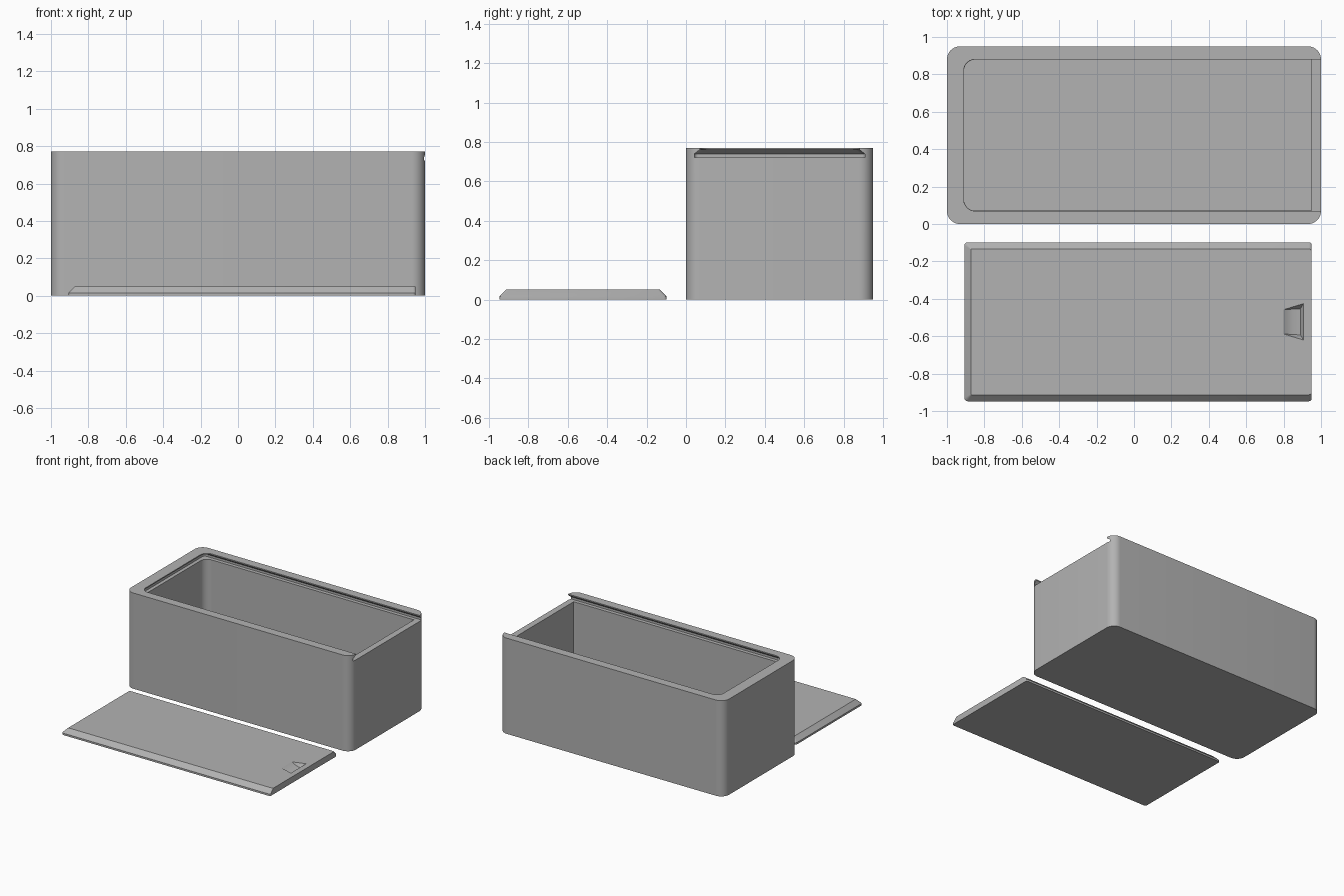
import bpy
import bmesh
import math

cube = bpy.data.objects.get("Cube")
if cube:
    bpy.data.objects.remove(cube, do_unlink=True)

# One plain grey plastic
grey = bpy.data.materials.new("grey plastic")
grey.use_nodes = True
colour = (0.45, 0.45, 0.45, 1)
grey.diffuse_color = colour
grey.node_tree.nodes["Principled BSDF"].inputs["Base Color"].default_value = colour


def outline(x0, x1, y0, y1, r_left, r_right, steps=10):
    """Rectangle with separate corner radii at its low-x and high-x ends."""
    corners = [(x1, y1, r_right, 0), (x0, y1, r_left, 1),
               (x0, y0, r_left, 2), (x1, y0, r_right, 3)]
    points = []
    for x, y, r, quarter in corners:
        sx = -1 if x == x1 else 1
        sy = -1 if y == y1 else 1
        for i in range(steps + 1 if r else 1):
            a = (quarter + i / steps) * math.pi / 2
            points.append((x + sx * r + r * math.cos(a), y + sy * r + r * math.sin(a)))
    return points


def finish(bm, name):
    bmesh.ops.recalc_face_normals(bm, faces=bm.faces)
    mesh = bpy.data.meshes.new(name)
    bm.to_mesh(mesh)
    bm.free()
    mesh.materials.append(grey)
    obj = bpy.data.objects.new(name, mesh)
    bpy.context.collection.objects.link(obj)
    return obj


def loft(name, layers):
    """Skin a stack of (z, outline) layers and cap both ends."""
    bm = bmesh.new()
    rings = [[bm.verts.new((x, y, z)) for x, y in pts] for z, pts in layers]
    n = len(rings[0])
    for low, high in zip(rings, rings[1:]):
        for i in range(n):
            j = (i + 1) % n
            bm.faces.new((low[i], low[j], high[j], high[i]))
    bm.faces.new(rings[0][::-1])
    bm.faces.new(rings[-1])
    return finish(bm, name)


def cut(target, cutter):
    """Subtract the cutter, then drop it."""
    mod = target.modifiers.new("cut", 'BOOLEAN')
    mod.operation = 'DIFFERENCE'
    mod.solver = 'EXACT'
    mod.object = cutter
    cutter.hide_render = True
    bpy.ops.object.select_all(action='DESELECT')
    bpy.context.view_layer.objects.active = target
    target.select_set(True)
    bpy.ops.object.modifier_apply(modifier=mod.name)
    bpy.data.objects.remove(cutter, do_unlink=True)


def smooth(obj):
    bpy.ops.object.select_all(action='DESELECT')
    bpy.context.view_layer.objects.active = obj
    obj.select_set(True)
    bpy.ops.object.shade_smooth_by_angle(angle=math.radians(25))


# Box body
depth, height, ledge = 0.95, 0.77, 0.722
lip_x, lip_y = -0.91, 0.07
body = outline(-1, 1, 0, depth, 0.07, 0.07)
box = loft("box", [(0, body), (height, body)])

# Opening between the lips, running out through the +x end
opening = outline(lip_x, 1.1, lip_y, depth - lip_y, 0.06, 0)
cut(box, loft("opening_cutter", [(ledge, opening), (0.9, opening)]))


# Dovetail groove for the sliding lid
def groove(grow):
    return outline(lip_x - grow, 1.1, lip_y - grow, depth - lip_y + grow, 0.02, 0)


cut(box, loft("groove_cutter", [(ledge, groove(0.028)), (ledge + 0.017, groove(0.028)),
                                (ledge + 0.04, groove(-0.001))]))

# Storage cavity
inset = 0.001
cavity = outline(lip_x + inset, 0.95, lip_y + inset, depth - lip_y - inset, 0.06, 0)
cut(box, loft("cavity_cutter", [(0.05, cavity), (ledge + 0.02, cavity)]))
smooth(box)


# Sliding lid, bevelled on three sides
def lid_ring(bevel):
    return outline(-0.907 + bevel, 0.95, -0.948 + bevel, -0.098 - bevel,
                   0.018 if not bevel else 0.004, 0.015, 4)


lid = loft("lid", [(0, lid_ring(0)), (0.015, lid_ring(0)), (0.05, lid_ring(0.035))])

# Thumb notch: a scooped ramp that ends in a steep wall
bm = bmesh.new()
mid = -0.523
for x, half, z in [(0.80, 0.065, 0.05), (0.82, 0.066, 0.036), (0.85, 0.068, 0.024),
                   (0.89, 0.07, 0.018)]:
    for side in (-1, 1):
        bm.verts.new((x, mid + side * half, z))
for side in (-1, 1):
    bm.verts.new((0.80, mid + side * 0.067, 0.06))
    bm.verts.new((0.905, mid + side * 0.1, 0.06))
    bm.verts.new((0.905, mid + side * 0.097, 0.05))
bmesh.ops.convex_hull(bm, input=bm.verts)
cut(lid, finish(bm, "notch_cutter"))
smooth(lid)
